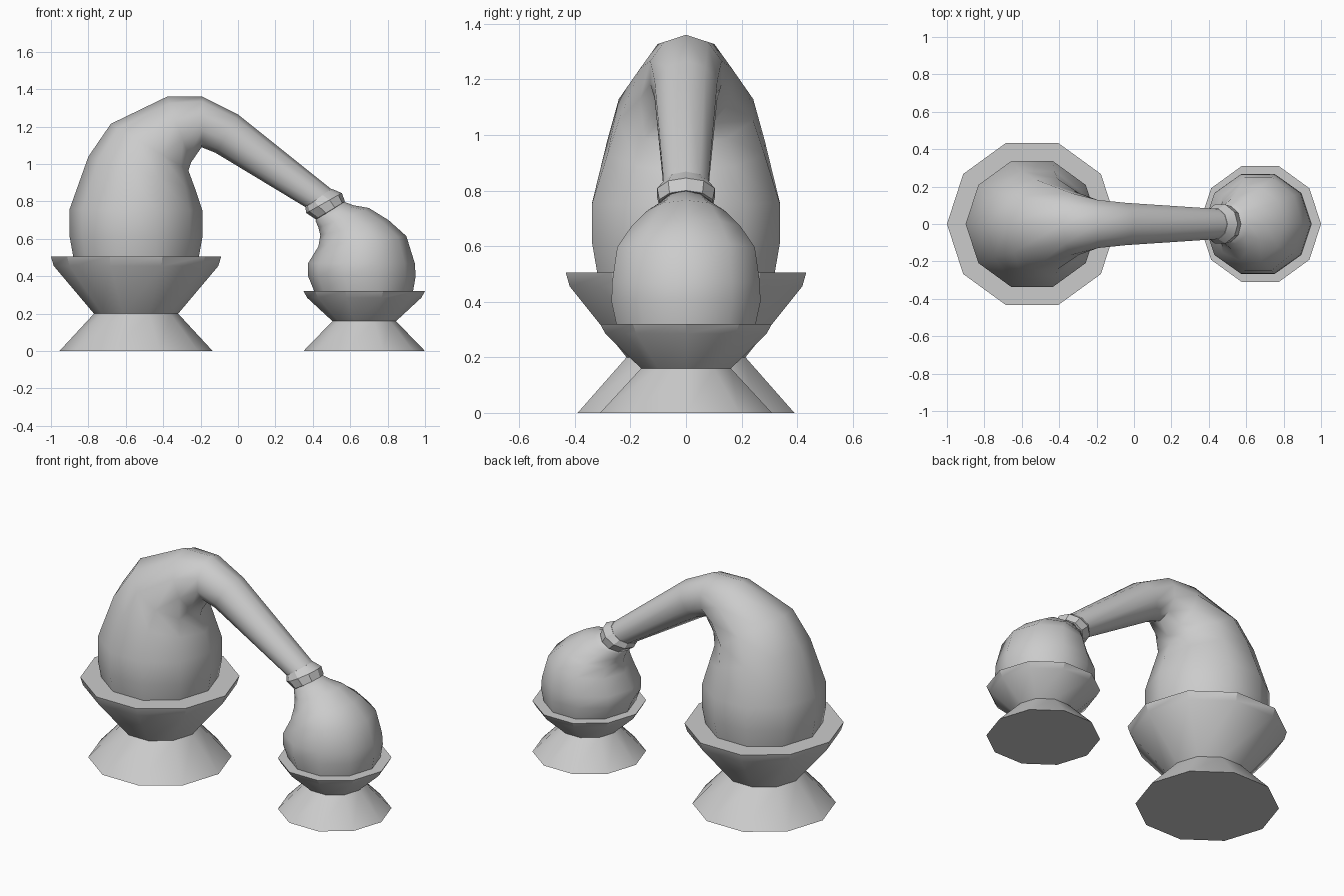
import bpy
import bmesh
from math import cos, sin, radians, tau
from mathutils import Vector

SIDES = 10

cube = bpy.data.objects.get("Cube")
if cube:
    bpy.data.objects.remove(cube, do_unlink=True)

# Single plain grey finish
grey = bpy.data.materials.new("plain_grey")
grey.use_nodes = True
grey.diffuse_color = (0.6, 0.6, 0.6, 1)
shader = grey.node_tree.nodes["Principled BSDF"]
shader.inputs["Base Color"].default_value = grey.diffuse_color
shader.inputs["Roughness"].default_value = 0.7


def loft(name, rings, smooth_angle):
    """Skin round rings, each given by two opposite points in the XZ plane
    (x1, z1, x2, z2) and an optional depth factor, and cap both ends."""
    bm = bmesh.new()
    loops = []
    for x1, z1, x2, z2, *depth in rings:
        first, second = Vector((x1, 0, z1)), Vector((x2, 0, z2))
        centre, u = (first + second) / 2, (first - second) / 2
        v = Vector((0, u.length * (depth[0] if depth else 1), 0))
        angles = [tau * i / SIDES for i in range(SIDES)]
        loops.append([bm.verts.new(centre + u * cos(a) + v * sin(a)) for a in angles])
    for low, high in zip(loops, loops[1:]):
        for i in range(SIDES):
            j = (i + 1) % SIDES
            bm.faces.new((low[i], low[j], high[j], high[i]))
    bm.faces.new(loops[0])
    bm.faces.new(loops[-1])
    bmesh.ops.recalc_face_normals(bm, faces=bm.faces)
    mesh = bpy.data.meshes.new(name)
    bm.to_mesh(mesh)
    bm.free()
    mesh.materials.append(grey)
    obj = bpy.data.objects.new(name, mesh)
    bpy.context.collection.objects.link(obj)
    bpy.ops.object.select_all(action="DESELECT")
    obj.select_set(True)
    bpy.context.view_layer.objects.active = obj
    bpy.ops.object.shade_smooth_by_angle(angle=radians(smooth_angle))
    return obj


def stand(name, x, profile):
    """Hourglass stand from (radius, height) pairs."""
    return loft(name, [(x + r, z, x - r, z) for r, z in profile], 30)


# Hourglass stands
stand("large_stand", -0.545, [(0.41, 0), (0.225, 0.2), (0.44, 0.455), (0.455, 0.505)])
stand("small_stand", 0.675, [(0.325, 0), (0.17, 0.16), (0.305, 0.285), (0.325, 0.32)])

# Large vessel bending over into the long tapered neck
loft("vessel_and_neck", [
    (-0.88, 0.5, -0.21, 0.5),
    (-0.9, 0.61, -0.19, 0.61),
    (-0.9, 0.76, -0.19, 0.75),
    (-0.8, 1.04, -0.23, 0.87),
    (-0.68, 1.215, -0.265, 0.965, 1.05),
    (-0.38, 1.36, -0.25, 1.01, 0.93),
    (-0.19, 1.36, -0.195, 1.09),
    (0, 1.265, -0.12, 1.06),
    (0.5, 0.865, 0.36, 0.77),
], 60)

# Collar where the neck meets the flask
loft("collar", [
    (0.5, 0.868, 0.36, 0.768),
    (0.555, 0.845, 0.365, 0.738),
    (0.572, 0.8, 0.415, 0.705, 1.1),
    (0.55, 0.785, 0.435, 0.7),
], 30)

# Small receiving flask with its mouth tilted toward the neck
loft("flask", [
    (0.935, 0.315, 0.41, 0.315),
    (0.95, 0.4, 0.375, 0.4, 0.98),
    (0.945, 0.47, 0.375, 0.47, 0.98),
    (0.9, 0.615, 0.43, 0.56, 1.1),
    (0.805, 0.7, 0.44, 0.62, 1.1),
    (0.7, 0.765, 0.43, 0.66),
    (0.615, 0.78, 0.415, 0.695),
    (0.55, 0.805, 0.42, 0.715),
], 60)
